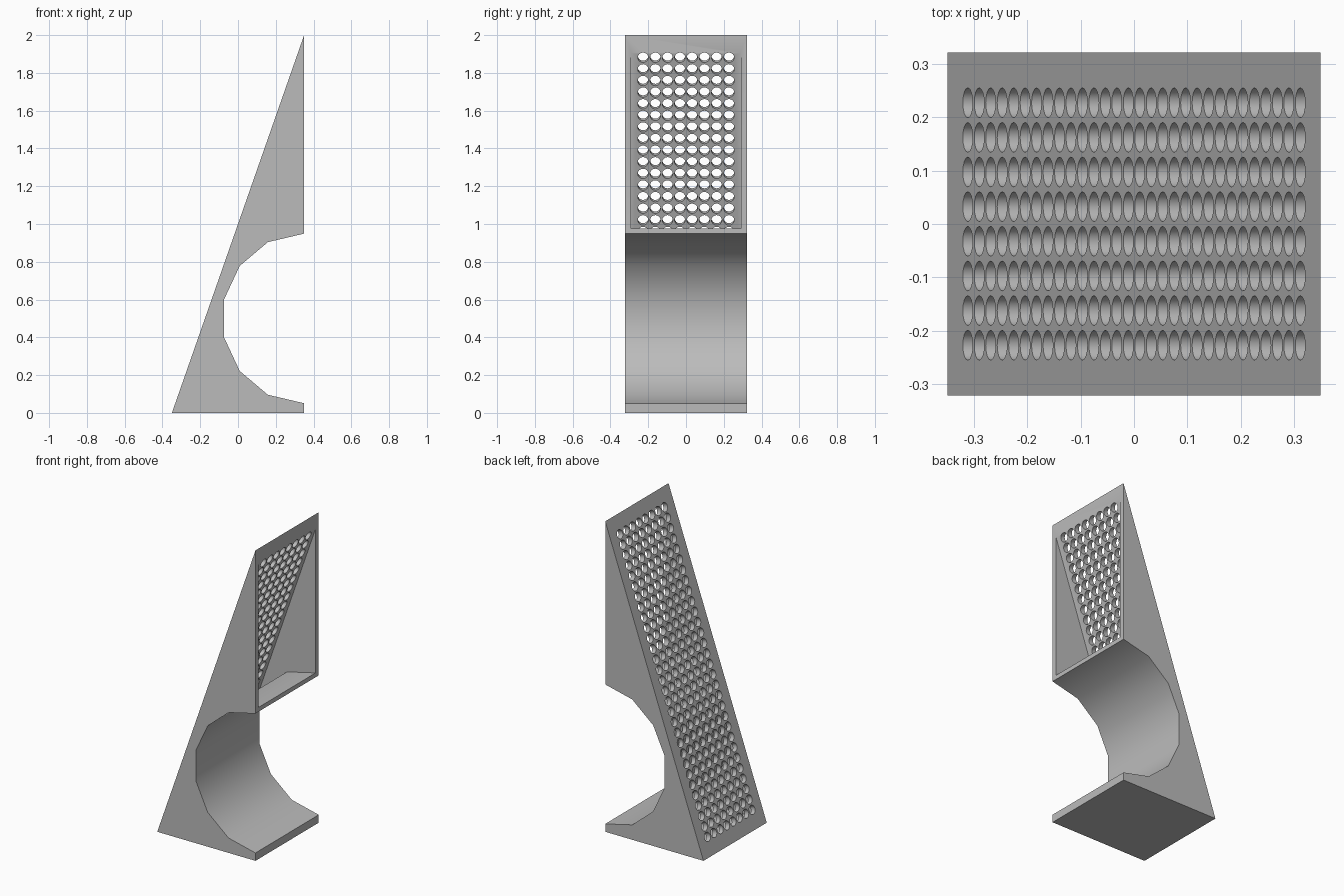
import bpy, bmesh, math
from mathutils import Matrix, Vector

if "Cube" in bpy.data.objects:
    bpy.data.objects.remove(bpy.data.objects["Cube"], do_unlink=True)

grey = bpy.data.materials.new("plain grey")
grey.use_nodes = True
grey.diffuse_color = (0.5, 0.5, 0.5, 1)
grey.node_tree.nodes["Principled BSDF"].inputs["Base Color"].default_value = grey.diffuse_color

X, HALF_Y, H = 0.35, 0.322, 2.0
SLOPE = H / (2 * X)


def to_object(name, bm):
    bmesh.ops.recalc_face_normals(bm, faces=bm.faces)
    mesh = bpy.data.meshes.new(name)
    bm.to_mesh(mesh)
    bm.free()
    mesh.materials.append(grey)
    obj = bpy.data.objects.new(name, mesh)
    bpy.context.collection.objects.link(obj)
    return obj


def prism(name, profile, half_y):
    """Side profile in x and z, extruded along y."""
    bm = bmesh.new()
    face = bm.faces.new([bm.verts.new((x, -half_y, z)) for x, z in profile])
    new = bmesh.ops.extrude_face_region(bm, geom=[face])["geom"]
    bmesh.ops.translate(bm, vec=(0, 2 * half_y, 0),
                        verts=[v for v in new if isinstance(v, bmesh.types.BMVert)])
    return to_object(name, bm)


def cut(body, cutter):
    cutter.hide_render = True
    mod = body.modifiers.new("cut", "BOOLEAN")
    mod.operation, mod.solver, mod.object = "DIFFERENCE", "EXACT", cutter
    bpy.context.view_layer.objects.active = body
    bpy.ops.object.modifier_apply(modifier=mod.name)
    bpy.data.objects.remove(cutter, do_unlink=True)


# Faceted round scoop, from bottom to top, and its copy set back by the wall
quarter = [(0.35, 0.449), (0.158, 0.404), (0.009, 0.278), (-0.073, 0.102)]
scoop = [(x, 0.5 - d) for x, d in quarter] + [(x, 0.5 + d) for x, d in reversed(quarter)]
grow = 1 + 0.028 / 0.45
inner = [(X + (x - X) * grow, 0.5 + (z - 0.5) * grow) for x, z in scoop]

# Wedge body
body = prism("stand_body", [(-X, 0)] + [(X, 0)] + scoop + [(X, H)], HALF_Y)

# Hollow inside, open at the upper part of the upright side
TOP = 1.905
inside_x = lambda z: X + (z - TOP) / SLOPE
hollow = ([(inside_x(0.03), 0.03), (0.29, 0.03)] + inner[1:]
          + [(0.4, inner[-1][1]), (0.4, TOP + 0.05 * SLOPE)])
cut(body, prism("hollow_cutter", hollow, 0.29))

# Grid of round holes square to the sloping plate
bm = bmesh.new()
normal = Vector((-SLOPE, 0, 1)).normalized()
turn = normal.to_track_quat("Z", "Y").to_matrix().to_4x4()
for row in range(30):
    x = -0.312 + 0.624 * row / 29
    for col in range(8):
        spot = Vector((x, (col - 3.5) * 0.065, (x + X) * SLOPE)) - normal * 0.011
        bmesh.ops.create_cone(bm, cap_ends=True, segments=16, radius1=0.028, radius2=0.028,
                              depth=0.062, matrix=Matrix.Translation(spot) @ turn)
cut(body, to_object("hole_cutter", bm))

# Smooth the scoop and holes, keep the corners sharp
bpy.ops.object.select_all(action="DESELECT")
body.select_set(True)
bpy.context.view_layer.objects.active = body
bpy.ops.object.shade_smooth_by_angle(angle=math.radians(30))
